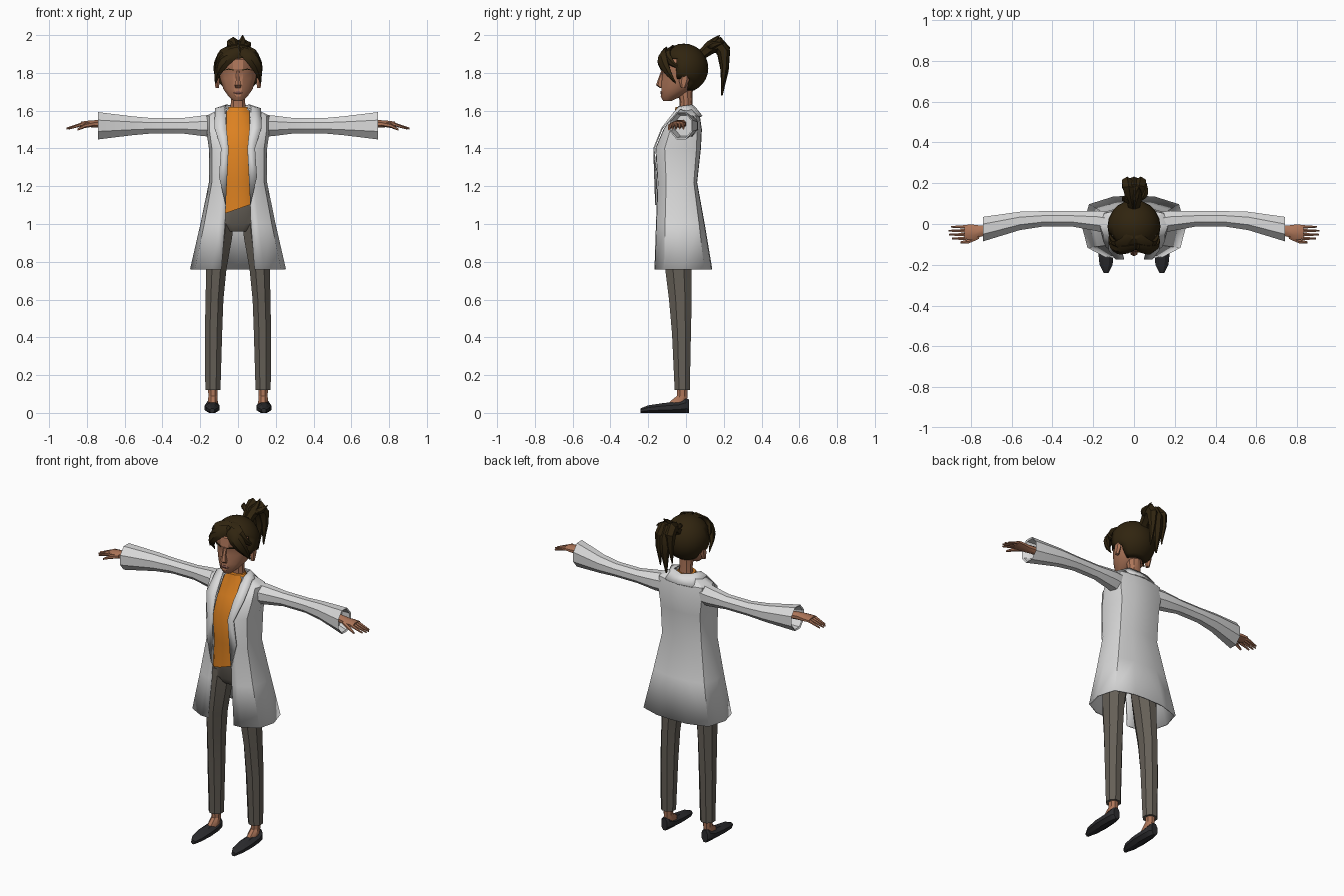
import bpy
import bmesh
import math
from mathutils import Vector

cube = bpy.data.objects.get("Cube")
if cube:
    bpy.data.objects.remove(cube, do_unlink=True)

X, Y, Z = Vector((1, 0, 0)), Vector((0, 1, 0)), Vector((0, 0, 1))
SIDES = {"left": 1, "right": -1}


def material(name, *colour):
    mat = bpy.data.materials.new(name)
    mat.use_nodes = True
    mat.diffuse_color = (*colour, 1)
    mat.node_tree.nodes["Principled BSDF"].inputs["Base Color"].default_value = (*colour, 1)
    return mat


WHITE = material("coat_white", .7, .7, .7)
ORANGE = material("shirt_orange", .72, .22, .015)
GREY = material("trouser_grey", .13, .115, .095)
BLACK = material("shoe_black", .025, .025, .028)
HAIR = material("hair_brown", .03, .018, .005)
SKIN = material("skin", .42, .18, .1)
LIPS = material("lips", .24, .1, .08)


def finish(name, bm, mat):
    """Turn a bmesh into a named, shaded object."""
    bmesh.ops.recalc_face_normals(bm, faces=bm.faces)
    mesh = bpy.data.meshes.new(name)
    bm.to_mesh(mesh)
    bm.free()
    mesh.materials.append(mat)
    ob = bpy.data.objects.new(name, mesh)
    bpy.context.collection.objects.link(ob)
    bpy.ops.object.select_all(action="DESELECT")
    ob.select_set(True)
    bpy.context.view_layer.objects.active = ob
    bpy.ops.object.shade_smooth_by_angle(angle=math.radians(32))
    return ob


def loft(name, mat, rings, sides=8):
    """Closed skin over rings, each a centre and two half-axis vectors."""
    bm = bmesh.new()
    grow = 1 / math.cos(math.pi / sides)
    angles = [math.tau * (k + .5) / sides for k in range(sides)]
    loops = [[bm.verts.new(centre + grow * (u * math.cos(a) + v * math.sin(a))) for a in angles]
             for centre, u, v in rings]
    for low, high in zip(loops, loops[1:]):
        for k in range(sides):
            bm.faces.new((low[k - 1], low[k], high[k], high[k - 1]))
    bm.faces.new(loops[0])
    bm.faces.new(loops[-1])
    return finish(name, bm, mat)


def column(name, mat, stations, x=lambda z: 0, sides=8):
    """Upright part; stations are height, y, half width, half depth."""
    return loft(name, mat, [(Vector((x(z), y, z)), X * w, Y * d) for z, y, w, d in stations], sides)


def column_pair(name, mat, stations, x, sides=8):
    for side, s in SIDES.items():
        column(f"{side}_{name}", mat, stations, lambda z: s * x(z), sides)


def beam_pair(name, mat, stations, sides=8):
    """Sideways part on each arm; stations are x, y, z, half depth, half height."""
    for side, s in SIDES.items():
        loft(f"{side}_{name}", mat, [(Vector((x * s, y, z)), Y * d, Z * h) for x, y, z, d, h in stations], sides)


def strand(name, start, bend, end, width, thick, across, steps=5):
    """Tapered lock of hair along a quadratic curve."""
    a, b, c = Vector(start), Vector(bend), Vector(end)
    rings = []
    for i in range(steps + 1):
        t = i / steps
        size = math.sin(math.pi * (.2 + .77 * t))
        tangent = (b - a).lerp(c - b, t)
        centre = a.lerp(b, t).lerp(b.lerp(c, t), t)
        rings.append((centre, across * width * size, tangent.cross(across).normalized() * thick * size))
    loft(name, HAIR, rings, sides=6)


def sheet(name, rows, mat, thick):
    """Cloth over rows of points, mirrored across the body."""
    bm = bmesh.new()
    grid = [[bm.verts.new(p) for p in row] for row in rows]
    for low, high in zip(grid, grid[1:]):
        for k in range(1, len(low)):
            bm.faces.new((low[k - 1], low[k], high[k], high[k - 1]))
    ob = finish(name, bm, mat)
    ob.modifiers.new("mirror", "MIRROR").use_clip = True
    solid = ob.modifiers.new("thickness", "SOLIDIFY")
    solid.thickness, solid.offset = thick, 0


# Coat body: one half outline scaled by half width, front and back depth
outline = [(.55, -.98), (.9, -.7), (1, -.1), (.87, .7), (.4, .97), (0, 1)]
rows = []
for z, width, front, back in [(.76, .25, .163, .135), (1, .195, .155, .095), (1.22, .15, .147, .055),
                              (1.4, .15, .158, .075), (1.5, .165, .115, .08), (1.57, .165, .07, .07),
                              (1.61, .085, .04, .035)]:
    half = [(width * across, depth * (back if depth > 0 else front), z) for across, depth in outline]
    rows.append([(max(.06, .35 * width), -front, z)] + half)
sheet("coat_body", rows, WHITE, .008)

# Collar running into the lapels
inner = [(0, .045, 1.62), (.06, .03, 1.63), (.07, -.04, 1.62), (.06, -.13, 1.5), (.05, -.17, 1.4), (.065, -.16, 1.1)]
outer = [(0, .085, 1.57), (.09, .07, 1.57), (.12, -.03, 1.61), (.125, -.125, 1.51), (.09, -.17, 1.4), (.1, -.157, 1.25)]
sheet("coat_collar", [inner, outer], WHITE, .007)

# Sleeves, turned inward at a hollow cuff
arm = 1.52
beam_pair("sleeve", WHITE, [(.1, 0, arm, .055, .06), (.18, .015, arm, .05, .055), (.3, .025, arm, .038, .04),
                            (.45, .025, arm, .038, .04), (.56, .015, arm, .045, .05), (.74, -.025, arm, .06, .072),
                            (.735, -.025, arm, .053, .064), (.68, -.01, arm, .045, .055)])

# Hands
hand = arm + .01
beam_pair("palm", SKIN, [(.67, -.02, hand, .022, .02), (.75, -.035, hand, .027, .02),
                         (.79, -.04, hand, .037, .017), (.83, -.04, hand, .036, .012)])
for i, finger in enumerate(("little", "ring", "middle", "index")):
    y = -.014 - .019 * i
    reach = .88 + .03 * math.sin(.6 + .7 * i)
    beam_pair(finger + "_finger", SKIN, [(.82, y, hand, .009, .009), (reach, y, hand - .025, .004, .004)], sides=6)
beam_pair("thumb", SKIN, [(.76, -.06, hand, .013, .012), (.81, -.085, arm, .01, .01),
                          (.85, -.09, arm - .02, .005, .005)], sides=6)

# Shirt with a slanted hem
shirt = column("shirt", ORANGE, [(1.08, -.035, .128, .093), (1.22, -.04, .118, .085), (1.4, -.04, .125, .1),
                                 (1.5, -.02, .12, .075), (1.57, -.01, .085, .055), (1.62, -.01, .05, .045)], sides=12)
for vert in shirt.data.vertices:
    if vert.co.z < 1.1:
        vert.co.z += .35 * vert.co.x

# Trousers, legs splayed slightly towards the feet
column("trouser_hips", GREY, [(.96, -.035, .085, .055), (1, -.035, .14, .08), (1.12, -.035, .118, .083)], sides=12)
column_pair("trouser_leg", GREY, [(1.04, -.035, .065, .07), (.93, -.04, .07, .073), (.76, -.04, .054, .07),
                                  (.6, -.03, .047, .06), (.42, -.024, .046, .05), (.12, -.02, .04, .04)],
            x=lambda z: .133 - .04 * z ** 3)

# Ankles and pointed shoes with flat soles
column_pair("ankle", SKIN, [(.03, -.05, .027, .055), (.06, -.04, .026, .045), (.09, -.02, .024, .028),
                            (.15, -.02, .026, .028)], x=lambda z: .133)
for side, s in SIDES.items():
    loft(side + "_shoe", BLACK, [(Vector((s * .137, y, h)), X * w, Z * h) for y, w, h in [
        (-.24, .012, .012), (-.2, .032, .02), (-.12, .04, .026), (-.04, .037, .03), (0, .03, .038), (.015, .02, .036)]])

# Neck, head and face
column("neck", SKIN, [(1.58, 0, .045, .036), (1.65, 0, .037, .032), (1.74, -.01, .042, .045)], sides=10)
column("head", SKIN, [(1.65, -.1, .022, .02), (1.675, -.08, .05, .054), (1.715, -.045, .078, .085),
                      (1.77, -.024, .094, .104), (1.805, -.02, .098, .106), (1.82, -.02, .1, .114),
                      (1.87, -.02, .098, .108), (1.93, -.01, .06, .06)], sides=12)
column("nose", SKIN, [(1.81, -.122, .009, .008), (1.765, -.135, .01, .012), (1.735, -.138, .018, .018),
                      (1.72, -.126, .014, .01)], sides=6)
column("mouth", LIPS, [(1.684, -.124, .014, .008), (1.694, -.127, .026, .009), (1.703, -.127, .012, .007)])
column_pair("ear", SKIN, [(1.72, -.015, .01, .01), (1.76, -.01, .012, .024), (1.79, -.005, .01, .02)],
            x=lambda z: .11, sides=6)
beam_pair("eyebrow", HAIR, [(.022, -.133, 1.815, .003, .003), (.05, -.126, 1.82, .003, .003),
                            (.08, -.092, 1.813, .003, .002)], sides=4)

# Hair cap: a rounded shell with the face and nape cut away
bm = bmesh.new()
bmesh.ops.create_uvsphere(bm, u_segments=20, v_segments=14, radius=.13)
bmesh.ops.translate(bm, verts=bm.verts, vec=(0, -.012, 1.825))


def is_open(face):
    c = face.calc_center_median()
    forehead = c.z < 1.88 and c.y < -.06
    cheek = c.z < 1.765 and c.y < .015
    return forehead or cheek or c.z < 1.705


bmesh.ops.delete(bm, geom=[face for face in bm.faces if is_open(face)], context="FACES")
cap = finish("hair_cap", bm, HAIR)
cap.modifiers.new("thickness", "SOLIDIFY").thickness = .025

# Fringe swept from the parting to both temples
for side, s in SIDES.items():
    outward = Vector((.6 * s, -.8, 0))
    strand(side + "_fringe", (.015, -.11, 1.92), (.11 * s, -.16, 1.88), (.12 * s, -.055, 1.745), .02, .034, outward)
    strand(side + "_top_lock", (.02 * s, -.06, 1.945), (.09 * s, -.16, 1.9), (.125 * s, -.03, 1.82), .015, .03, outward)
strand("loose_lock", (-.03, -.13, 1.89), (-.09, -.14, 1.87), (-.11, -.115, 1.79), .014, .026, Vector((-.5, -.85, 0)))

# Ponytail: drooping locks and upright spikes
root = (0, .07, 1.885)
for name, shift, tip, width in [("middle", 0, 1.68, .042), ("right", -.04, 1.75, .03), ("left", .04, 1.72, .03)]:
    strand(name + "_ponytail_lock", root, (shift, .25, 2.07), (shift, .19, tip), width, .034, X)
for name, x, y, tip in [("tall", .025, .18, 2), ("right", -.05, .13, 1.975), ("left", .06, .2, 1.96)]:
    strand(name + "_ponytail_spike", (0, .12, 1.92), (x, .12, 1.95), (x, y, tip), .02, .018, X)
